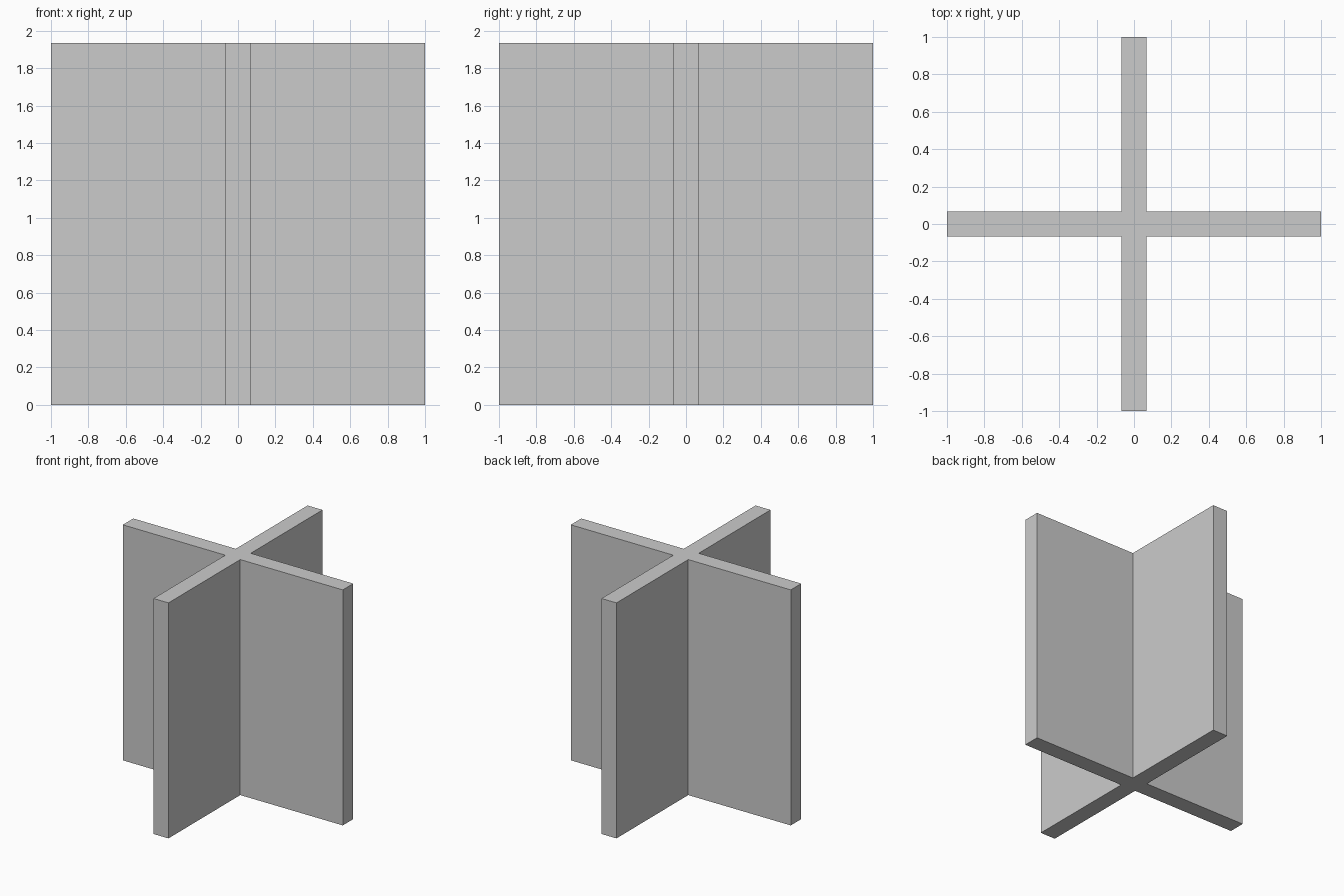
import bpy, bmesh
from mathutils import Matrix, Vector
from math import pi

if "Cube" in bpy.data.objects:
    bpy.data.objects.remove(bpy.data.objects["Cube"])

REACH, HALF, HEIGHT = 1.0, 0.068, 1.935

# Plus-shaped outline: one arm (inner corner, two tip corners) turned four times
bm = bmesh.new()
arm = [(HALF, -HALF), (REACH, -HALF), (REACH, HALF)]
outline = [bm.verts.new(Matrix.Rotation(i * pi / 2, 3, 'Z') @ Vector((x, y, 0)))
           for i in range(4) for x, y in arm]
base = bm.faces.new(outline)

# Extrude the outline to full height
ext = bmesh.ops.extrude_face_region(bm, geom=[base], use_keep_orig=True)
top = [e for e in ext["geom"] if isinstance(e, bmesh.types.BMVert)]
bmesh.ops.translate(bm, verts=top, vec=(0, 0, HEIGHT))
bmesh.ops.recalc_face_normals(bm, faces=bm.faces)

mesh = bpy.data.meshes.new("cross_divider")
bm.to_mesh(mesh)
bm.free()
bpy.context.collection.objects.link(bpy.data.objects.new("cross_divider", mesh))
